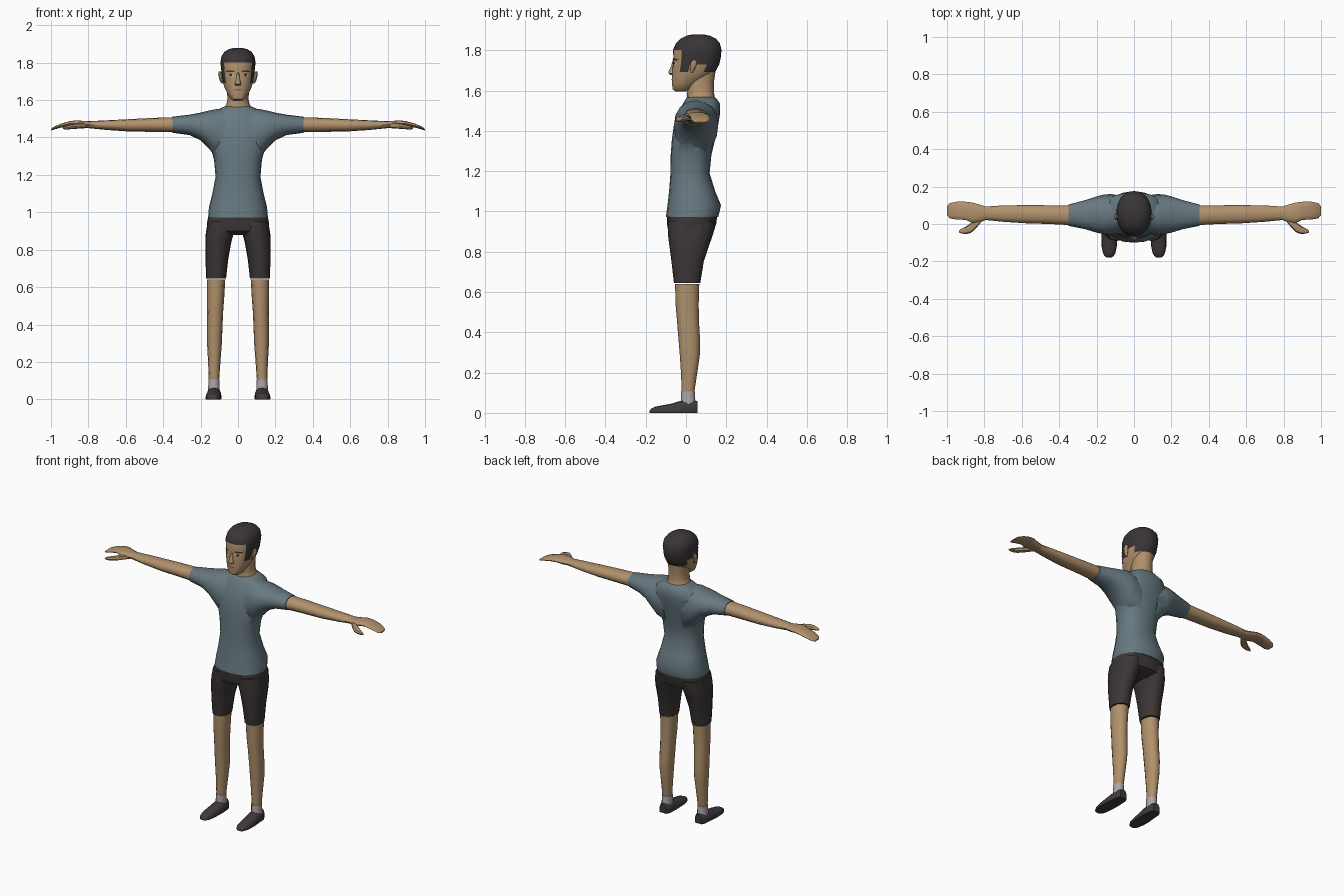
import bpy, bmesh, math

def material(name, rgb):
    m = bpy.data.materials.new(name)
    m.diffuse_color = (*rgb, 1)
    return m

SKIN = material("skin", (0.44, 0.285, 0.15))
SHIRT = material("shirt blue grey", (0.135, 0.19, 0.215))
SHORTS = material("shorts charcoal", (0.045, 0.036, 0.036))
HAIR = material("hair dark", (0.042, 0.036, 0.038))
SHOE = material("shoe dark", (0.05, 0.042, 0.044))
SOCK = material("sock grey", (0.42, 0.38, 0.41))
LIP = material("lip brown", (0.25, 0.13, 0.08))
WHITE = material("eye white", (0.5, 0.46, 0.42))

def finish(name, bm, mat, angle=40):
    bmesh.ops.recalc_face_normals(bm, faces=bm.faces)
    me = bpy.data.meshes.new(name)
    bm.to_mesh(me)
    bm.free()
    ob = bpy.data.objects.new(name, me)
    bpy.context.collection.objects.link(ob)
    me.materials.append(mat)
    smooth(ob, angle)
    return ob

def smooth(ob, angle=40):
    bpy.ops.object.select_all(action='DESELECT')
    ob.select_set(True)
    bpy.context.view_layer.objects.active = ob
    bpy.ops.object.shade_smooth_by_angle(angle=math.radians(angle))

def loft(name, rings, mat, axis='z', n=16, power=2.2, side=1, floor=False):
    """Skin rounded rings (position, a0, a1, b0, b1) along an axis; side=-1 mirrors in x."""
    bm, loops = bmesh.new(), []
    for p, a0, a1, b0, b1 in rings:
        loop = []
        for i in range(n):
            t = 2 * math.pi * i / n
            c, s = math.cos(t), math.sin(t)
            a = (a0 + a1) / 2 + (a1 - a0) / 2 * math.copysign(abs(c) ** (2 / power), c)
            b = (b0 + b1) / 2 + (b1 - b0) / 2 * math.copysign(abs(s) ** (2 / power), s)
            x, y, z = {'z': (a, b, p), 'x': (p, a, b), 'y': (a, p, b)}[axis]
            loop.append(bm.verts.new((x * side, y, max(z, 0) if floor else z)))
        loops.append(loop)
    for lo, hi in zip(loops, loops[1:]):
        for i in range(n):
            j = (i + 1) % n
            bm.faces.new((lo[i], lo[j], hi[j], hi[i]))
    bm.faces.new(loops[0])
    bm.faces.new(loops[-1])
    return finish(name, bm, mat)

def union(base, parts):
    bpy.context.view_layer.objects.active = base
    for part in parts:
        mod = base.modifiers.new("join", 'BOOLEAN')
        mod.operation, mod.solver, mod.object = 'UNION', 'EXACT', part
        bpy.ops.object.modifier_apply(modifier=mod.name)
        bpy.data.objects.remove(part)
    smooth(base)

# Shirt: torso with both sleeves joined on
torso = loft("shirt", [
    (0.972, -.160, .160, -.100, .160), (1.03, -.155, .155, -.092, .174),
    (1.10, -.137, .137, -.084, .145), (1.19, -.120, .120, -.077, .117),
    (1.28, -.128, .128, -.076, .126), (1.36, -.150, .150, -.070, .145),
    (1.43, -.165, .165, -.060, .160), (1.49, -.165, .165, -.040, .170),
    (1.535, -.135, .135, -.015, .168), (1.56, -.085, .085, .000, .152),
    (1.568, -.066, .066, .012, .140)], SHIRT, n=20, power=2.3)
SLEEVE = [(.06, -.045, .150, 1.27, 1.552), (.12, -.060, .160, 1.30, 1.551),
          (.16, -.055, .158, 1.345, 1.543), (.20, -.046, .148, 1.385, 1.533),
          (.26, -.028, .128, 1.413, 1.522), (.35, -.010, .104, 1.425, 1.511)]
union(torso, [loft("sleeve", SLEEVE, SHIRT, 'x', side=s) for s in (1, -1)])

# Shorts: pelvis with both legs joined on
pelvis = loft("shorts", [
    (.878, -.10, .10, -.050, .090), (.90, -.155, .155, -.088, .138),
    (.94, -.167, .167, -.095, .150), (.985, -.157, .157, -.094, .156)], SHORTS, n=20, power=2.4)
SHORT_LEG = [(.645, .064, .170, -.060, .071), (.75, .052, .174, -.072, .088),
             (.84, .036, .175, -.084, .118), (.89, .022, .172, -.090, .135),
             (.95, .010, .162, -.090, .146)]
union(pelvis, [loft("short_leg", SHORT_LEG, SHORTS, side=s) for s in (1, -1)])

# Limbs, drawn once and mirrored
ARM = [(.34, -.006, .100, 1.428, 1.508), (.45, .000, .100, 1.430, 1.505),
       (.58, .004, .101, 1.432, 1.498), (.70, .012, .099, 1.440, 1.492),
       (.80, .022, .093, 1.450, 1.487)]
HAND = [(.79, .022, .093, 1.450, 1.487), (.83, .008, .105, 1.452, 1.489),
        (.865, .006, .115, 1.460, 1.492), (.90, .022, .119, 1.460, 1.487),
        (.95, .024, .119, 1.452, 1.473), (.985, .030, .112, 1.442, 1.457),
        (1.0, .048, .095, 1.438, 1.445)]
THUMB = [(.81, .018, .050, 1.450, 1.478), (.845, -.024, .030, 1.448, 1.478),
         (.872, -.048, .006, 1.446, 1.474), (.90, -.054, -.014, 1.444, 1.468),
         (.925, -.050, -.027, 1.443, 1.460), (.936, -.045, -.036, 1.445, 1.453)]
LEG = [(.64, .068, .167, -.054, .066), (.54, .074, .166, -.052, .063),
       (.46, .080, .165, -.045, .064), (.36, .084, .166, -.037, .070),
       (.29, .087, .165, -.031, .069), (.20, .094, .160, -.025, .056),
       (.10, .101, .156, -.021, .041)]
SOCK_RINGS = [(.045, .098, .160, -.026, .048), (.075, .098, .159, -.025, .045),
              (.106, .098, .158, -.024, .044)]
SHOE_RINGS = [(.056, .104, .153, -.03, .058), (.035, .092, .165, -.05, .064),
              (-.02, .088, .169, -.05, .062), (-.07, .089, .174, -.04, .046),
              (-.12, .092, .173, -.03, .037), (-.155, .099, .166, -.02, .030),
              (-.172, .109, .157, -.015, .022), (-.180, .122, .145, -.01, .012)]
for word, s in (("left", 1), ("right", -1)):
    loft(word + "_arm", ARM, SKIN, 'x', n=12, side=s)
    loft(word + "_hand", HAND, SKIN, 'x', n=12, side=s)
    loft(word + "_thumb", THUMB, SKIN, 'x', n=8, side=s)
    loft(word + "_lower_leg", LEG, SKIN, n=12, side=s)
    loft(word + "_sock", SOCK_RINGS, SOCK, n=12, side=s)
    loft(word + "_shoe", SHOE_RINGS, SHOE, 'y', n=16, power=2.6, side=s, floor=True)

# Neck
loft("neck", [(1.545, -.085, .085, .004, .150), (1.572, -.064, .064, .006, .141),
              (1.60, -.057, .057, .004, .138), (1.65, -.058, .058, .005, .140),
              (1.72, -.060, .060, .010, .150)], SKIN, n=16)

# Head, with hair coloured by height and depth
HEAD = [(1.596, -.024, .024, -.052, .000), (1.606, -.040, .040, -.066, .030),
        (1.635, -.056, .056, -.070, .060), (1.665, -.071, .071, -.070, .110),
        (1.692, -.080, .080, -.069, .145), (1.73, -.087, .087, -.066, .165),
        (1.765, -.090, .090, -.063, .173), (1.802, -.094, .094, -.064, .176),
        (1.835, -.088, .088, -.050, .168), (1.858, -.072, .072, -.026, .148),
        (1.872, -.050, .050, .002, .118), (1.879, -.022, .022, .036, .084)]
head = loft("head", HEAD, SKIN, n=28)
head.data.materials.append(HAIR)
for f in head.data.polygons:
    y, z = f.center.y, f.center.z
    if (z > 1.802 or (z > 1.73 and y > -.022) or
            (z > 1.692 and (-.022 < y < .018 or y > .10))):
        f.material_index = 1

# Facial features laid on the head surface
def face_y(x, z):
    for lo, hi in zip(HEAD, HEAD[1:]):
        if lo[0] <= z <= hi[0]:
            k = (z - lo[0]) / (hi[0] - lo[0])
            w, f, b = (lo[i] + k * (hi[i] - lo[i]) for i in (2, 3, 4))
            return (f + b) / 2 - (b - f) / 2 * (1 - min(1, abs(x) / w) ** 2.2) ** (1 / 2.2)

def plate(name, mat, cx, cz, w, h, lift, tilt=0, steps=6):
    """Thin lens-shaped plate following the face."""
    bm, rows = bmesh.new(), []
    for i in range(steps + 1):
        u = 2 * i / steps - 1
        x = cx + u * w
        half = h * (1 - .85 * u * u)
        rows.append([bm.verts.new((x, face_y(x, cz + v * half + tilt * u) - lift,
                                   cz + v * half + tilt * u)) for v in (-1, 1)])
    for a, b in zip(rows, rows[1:]):
        bm.faces.new((a[0], b[0], b[1], a[1]))
    finish(name, bm, mat)

for word, s in (("left", 1), ("right", -1)):
    plate(word + "_eyebrow", HAIR, s * .041, 1.754, .025, .005, .004, s * -.001)
    plate(word + "_eye", WHITE, s * .040, 1.734, .018, .008, .003)
    plate(word + "_pupil", HAIR, s * .040, 1.735, .010, .008, .005)
    # Ear
    loft(word + "_ear", [(1.688, .078, .088, .022, .034), (1.705, .080, .098, .020, .044),
                         (1.735, .082, .106, .022, .056), (1.752, .084, .103, .030, .054)],
         SKIN, n=10, side=s)
plate("mouth", LIP, 0, 1.655, .024, .005, .003)

# Nose
loft("nose", [(1.677, -.011, .011, -.078, -.05), (1.685, -.018, .018, -.088, -.05),
              (1.695, -.014, .014, -.088, -.05), (1.72, -.009, .009, -.075, -.05),
              (1.748, -.007, .007, -.067, -.05)], SKIN, n=10)
